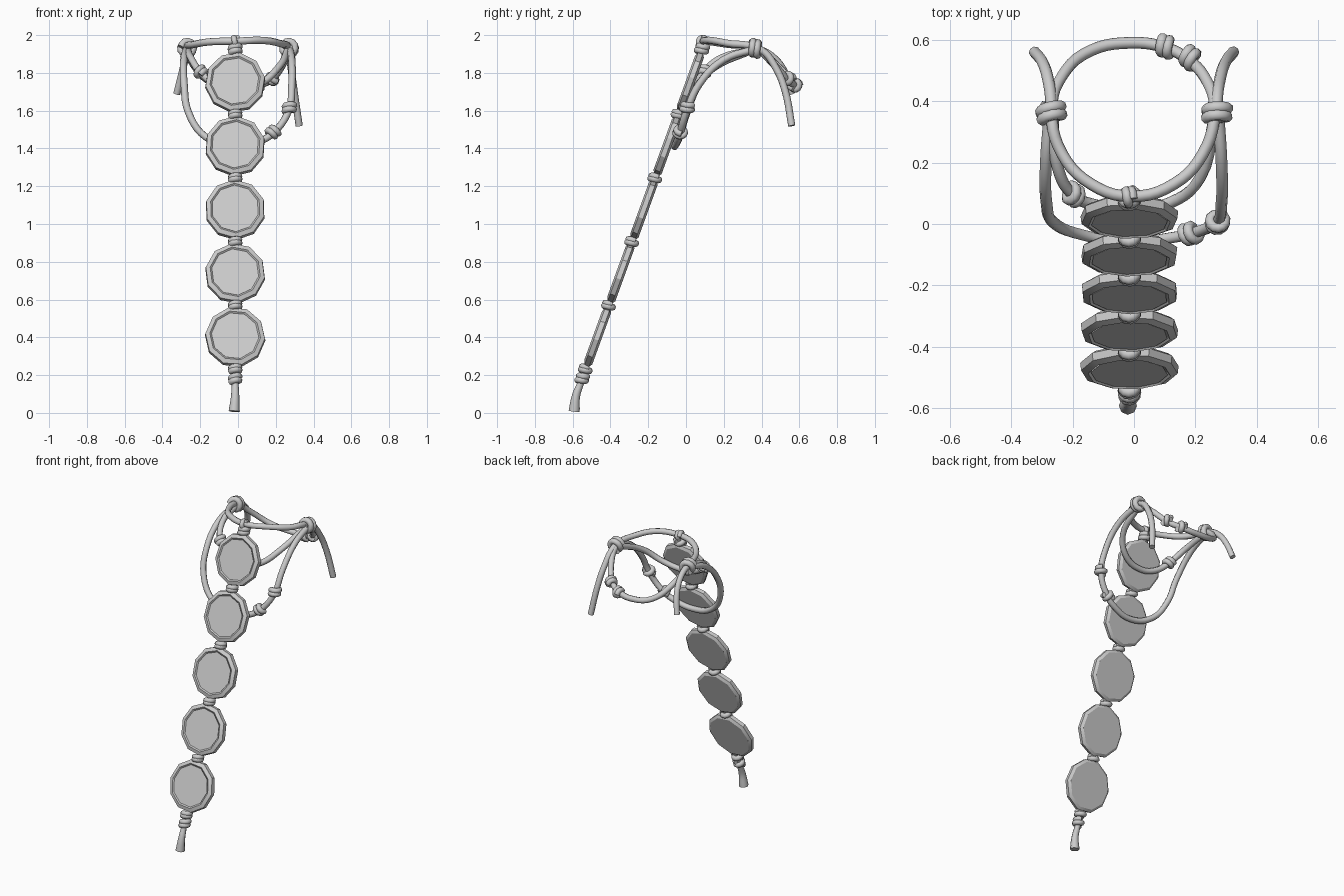
import bpy, bmesh, math
from mathutils import Vector, Matrix

if "Cube" in bpy.data.objects:
    bpy.data.objects.remove(bpy.data.objects["Cube"], do_unlink=True)

grey = bpy.data.materials.new("plain grey")
grey.use_nodes = True
colour = (0.6, 0.6, 0.6, 1)
grey.diffuse_color = colour
grey.node_tree.nodes["Principled BSDF"].inputs["Base Color"].default_value = colour

CORD = 0.019
LEAN = math.radians(20)
ALONG = Vector((0, math.sin(LEAN), math.cos(LEAN)))


def strip(z, back=0.0):
    """Point on the leaning centre line of the disc strip."""
    return Vector((-0.015, -0.16 + 0.364 * (z - 1.25) + back, z))


def smooth(obj, angle):
    bpy.ops.object.select_all(action='DESELECT')
    obj.select_set(True)
    bpy.context.view_layer.objects.active = obj
    bpy.ops.object.shade_smooth_by_angle(angle=math.radians(angle))


def cord(name, points, radius=CORD, radii=None, closed=False, steps=5):
    """Round cord through the points, turned into a mesh."""
    curve = bpy.data.curves.new(name, 'CURVE')
    curve.dimensions = '3D'
    curve.bevel_depth = radius
    curve.bevel_resolution = 2
    curve.resolution_u = steps
    curve.use_fill_caps = True
    spline = curve.splines.new('BEZIER')
    spline.bezier_points.add(len(points) - 1)
    spline.use_cyclic_u = closed
    for i, (bp, p) in enumerate(zip(spline.bezier_points, points)):
        bp.co = p
        bp.handle_left_type = bp.handle_right_type = 'AUTO'
        bp.radius = radii[i] if radii else 1
    obj = bpy.data.objects.new(name, curve)
    bpy.context.collection.objects.link(obj)
    bpy.ops.object.select_all(action='DESELECT')
    obj.select_set(True)
    bpy.context.view_layer.objects.active = obj
    bpy.ops.object.convert(target='MESH')
    obj = bpy.context.object
    obj.data.materials.clear()
    obj.data.materials.append(grey)
    smooth(obj, 50)
    return obj


def knot(name, centre, axis, coil=0.026, length=0.04, turns=1.75, thick=0.017):
    """Short coil wrapped around a cord."""
    turn = Vector(axis).to_track_quat('Z', 'Y')
    count = int(turns * 6)
    points = []
    for i in range(count + 1):
        t = i / count
        a = t * turns * math.tau
        points.append(Vector(centre) + turn @ Vector(
            (coil * math.cos(a), coil * math.sin(a), (t - 0.5) * length)))
    return cord(name, points, thick, steps=2)


def disc(name, centre, spin):
    """Ten-sided plate with a raised rim in front and a soft back edge."""
    profile = [(0.135, 0.024), (0.158, 0.014), (0.161, -0.012), (0.144, -0.024)]
    recess = [(0.126, 0.020), (0.119, 0.007)]
    bm = bmesh.new()
    rings = []
    for r, h in reversed(recess + profile):
        rings.append([bm.verts.new((r * math.cos(a), r * 1.04 * math.sin(a), h))
                      for a in (math.tau * (i + spin) / 10 for i in range(10))])
    bm.faces.new(list(reversed(rings[0])))
    bm.faces.new(rings[-1])
    for low, high in zip(rings, rings[1:]):
        for i in range(10):
            j = (i + 1) % 10
            bm.faces.new((low[i], low[j], high[j], high[i]))
    bmesh.ops.recalc_face_normals(bm, faces=bm.faces)
    mesh = bpy.data.meshes.new(name)
    bm.to_mesh(mesh)
    bm.free()
    mesh.materials.append(grey)
    obj = bpy.data.objects.new(name, mesh)
    bpy.context.collection.objects.link(obj)
    obj.matrix_world = (Matrix.Translation(centre)
                        @ Matrix.Rotation(math.pi / 2 - LEAN, 4, 'X'))
    smooth(obj, 25)


# Leaning strip of discs with a knot below each one
PITCH = 0.337
for n in range(5):
    z = 1.75 - n * PITCH
    disc(f"disc_{n + 1}", strip(z), 0.25 + 0.15 * n)
    knot(f"strip_knot_{n + 1}", strip(z - PITCH / 2 - 0.003), ALONG, 0.023, 0.026, 1.6)
cord("strip_core", [strip(1.95), strip(1.1), strip(0.2)], 0.012)

# Knot and flared tail at the bottom
knot("tail_knot", strip(0.18), ALONG, 0.022, 0.04, 1.75)
cord("tail", [strip(0.24), strip(0.15), strip(0.09), (-0.02, -0.592, 0.008)],
     radii=[1, 0.95, 1.15, 1.55])

# Knot where the strip hangs from the top loop
knot("top_knot", (-0.015, 0.085, 1.925), ALONG, 0.024, 0.04, 1.75)
knot("top_wrap", (-0.015, 0.088, 1.965), (1, 0, 0), 0.022, 0.024, 1.3, 0.015)

# Large loop through both side knots
top_loop = [
    (-0.01, 0.09, 1.968), (0.13, 0.13, 1.972), (0.225, 0.23, 1.955),
    (0.262, 0.36, 1.935), (0.24, 0.46, 1.85), (0.17, 0.54, 1.76),
    (0.1, 0.575, 1.735), (-0.01, 0.59, 1.725), (-0.14, 0.565, 1.75),
    (-0.235, 0.48, 1.84), (-0.268, 0.36, 1.935), (-0.235, 0.23, 1.95),
    (-0.14, 0.13, 1.965)]
cord("top_loop", top_loop, closed=True)
knot("loop_knot_outer", (0.185, 0.54, 1.77), (0.7, -0.6, 0.3), 0.024, 0.04)
knot("loop_knot_inner", (0.105, 0.578, 1.735), (1, -0.35, 0.2), 0.024, 0.04)

# Side knots with hanging ends, the left end longer
for side, name, end_z in ((1, "left", 1.52), (-1, "right", 1.69)):
    x = 0.27 * side
    knot(f"{name}_side_knot", (x, 0.365, 1.93), (0.1 * side, 1, -0.25), 0.034, 0.05,
         1.9, 0.019)
    drop = 1.93 - end_z
    cord(f"{name}_hanging_end", [
        (x, 0.33, 1.935), (x, 0.4, 1.92), (x * 1.04, 0.475, 1.93 - drop * 0.25),
        (x * 1.1, 0.525, 1.93 - drop * 0.55), (x * 1.2, 0.56, end_z)])

# Outer cord passing behind the second disc
cord("outer_cord", [
    (-0.275, 0.36, 1.925), (-0.287, 0.2, 1.87), (-0.285, 0.07, 1.74),
    (-0.262, 0.005, 1.59), (-0.17, -0.035, 1.46), (-0.015, -0.06, 1.41),
    (0.12, -0.045, 1.44), (0.19, -0.03, 1.485), (0.268, 0.005, 1.6),
    (0.285, 0.07, 1.74), (0.285, 0.2, 1.87), (0.275, 0.36, 1.925)])
knot("outer_cord_knot_upper", (0.272, 0.008, 1.615), (0.1, 0.3, 1), 0.025, 0.042)
knot("outer_cord_knot_lower", (0.185, -0.03, 1.485), (0.8, 0.2, 0.6), 0.024, 0.042)

# Inner cord passing behind the first disc
cord("inner_cord", [
    (-0.265, 0.35, 1.92), (-0.25, 0.19, 1.88), (-0.2, 0.095, 1.805),
    (-0.12, 0.06, 1.74), (-0.01, 0.045, 1.715), (0.12, 0.07, 1.745),
    (0.215, 0.15, 1.83), (0.262, 0.35, 1.92)])
knot("inner_cord_knot", (-0.2, 0.097, 1.805), (-0.6, 0.4, 0.7), 0.024, 0.042)
